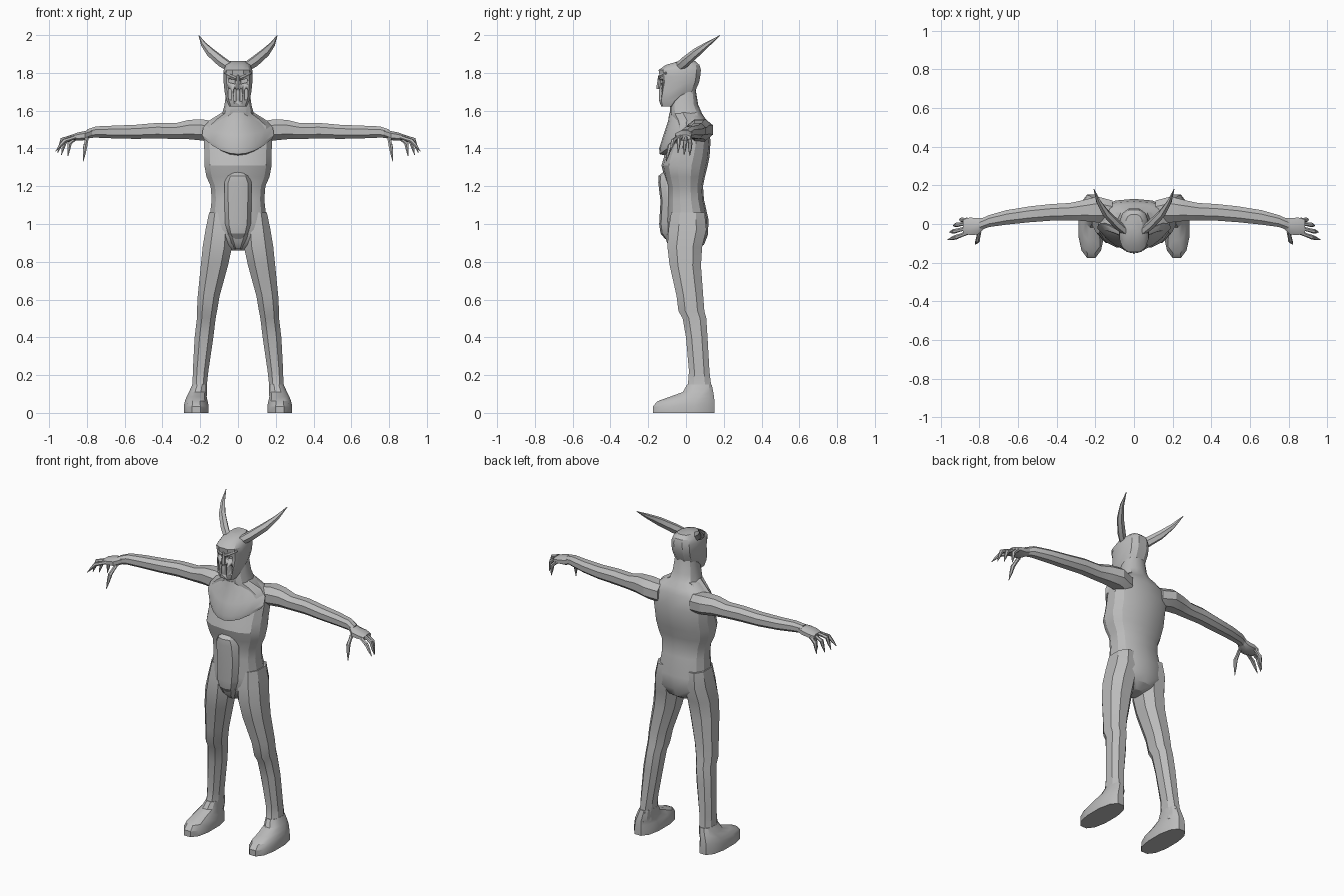
import bpy, bmesh, math
from mathutils import Vector

grey = bpy.data.materials.new("plain grey")
grey.diffuse_color = (0.5, 0.5, 0.5, 1)


def finish(name, bm, mirror=False, angle=28):
    bmesh.ops.recalc_face_normals(bm, faces=bm.faces)
    me = bpy.data.meshes.new(name)
    bm.to_mesh(me)
    bm.free()
    me.materials.append(grey)
    ob = bpy.data.objects.new(name, me)
    bpy.context.collection.objects.link(ob)
    bpy.ops.object.select_all(action='DESELECT')
    ob.select_set(True)
    bpy.context.view_layer.objects.active = ob
    bpy.ops.object.shade_smooth_by_angle(angle=math.radians(angle))
    if mirror:
        ob.modifiers.new("mirror", 'MIRROR')
    return ob


def loft(bm, rings):
    """Skin a closed tube through rings of equal point count."""
    vs = [[bm.verts.new(p) for p in r] for r in rings]
    n = len(vs[0])
    for a, b in zip(vs, vs[1:]):
        for i in range(n):
            j = (i + 1) % n
            bm.faces.new((a[i], a[j], b[j], b[i]))
    bm.faces.new(vs[0])
    bm.faces.new(vs[-1])


def ring(c, u, v, n, e=0.8):
    """Rounded-box ring around c, with half axes u and v."""
    c, u, v = Vector(c), Vector(u), Vector(v)
    pts = []
    for i in range(n):
        a = 2 * math.pi * (i + 0.5) / n
        k, s = math.cos(a), math.sin(a)
        pts.append(c + u * math.copysign(abs(k) ** e, k) + v * math.copysign(abs(s) ** e, s))
    return pts


def upright(name, rows, n, e=0.8, mirror=False):
    """Stack of horizontal rings: z, centre x, half width, front y, back y."""
    bm = bmesh.new()
    loft(bm, [ring((x, (f + b) / 2, z), (h, 0, 0), (0, (b - f) / 2, 0), n, e)
              for z, x, h, f, b in rows])
    return finish(name, bm, mirror)


def tube(bm, path, radii, n, flat=1.0):
    """Tapered tube along a path."""
    p = [Vector(q) for q in path]
    rings = []
    for i, r in enumerate(radii):
        d = (p[min(i + 1, len(p) - 1)] - p[max(i - 1, 0)]).normalized()
        u = d.cross(Vector((0, 1, 0.3))).normalized()
        rings.append(ring(p[i], u * r, d.cross(u) * r * flat, n, 1))
    loft(bm, rings)


# Torso and neck
upright("torso", [
    (0.86, 0, 0.04, -0.05, 0.05), (0.89, 0, 0.10, -0.08, 0.095),
    (0.94, 0, 0.165, -0.10, 0.115), (1.02, 0, 0.155, -0.105, 0.12),
    (1.13, 0, 0.142, -0.10, 0.095), (1.20, 0, 0.148, -0.10, 0.09),
    (1.25, 0, 0.170, -0.115, 0.10), (1.31, 0, 0.182, -0.13, 0.115),
    (1.36, 0, 0.180, -0.115, 0.125), (1.44, 0, 0.185, -0.085, 0.13),
    (1.52, 0, 0.180, -0.06, 0.118), (1.555, 0, 0.135, -0.07, 0.105),
    (1.585, 0, 0.085, -0.085, 0.085), (1.63, 0, 0.073, -0.085, 0.065),
    (1.72, 0, 0.060, -0.06, 0.05)], 14)

# Chest plate with an overhanging curved lower lip
us = [i / 4 for i in range(-4, 5)]
bm = bmesh.new()
loft(bm, [[(w * u, f + bow * u * u, z + rise * u * u) for u in us] + [(w * 0.8, 0.06, z + rise), (-w * 0.8, 0.06, z + rise)]
          for w, f, bow, z, rise in [
              (0.165, -0.10, 0.08, 1.36, 0.09), (0.180, -0.14, 0.11, 1.37, 0.08),
              (0.190, -0.142, 0.12, 1.40, 0.07), (0.185, -0.12, 0.12, 1.47, 0.04),
              (0.150, -0.095, 0.10, 1.545, 0.005), (0.085, -0.088, 0.07, 1.59, 0.0)]])
finish("chest_plate", bm)

# Raised belly plate and groin guard
upright("belly_plate", [
    (0.92, 0, 0.035, -0.11, 0), (0.95, 0, 0.055, -0.135, 0), (1.00, 0, 0.070, -0.142, 0),
    (1.12, 0, 0.075, -0.135, 0), (1.22, 0, 0.075, -0.147, 0),
    (1.255, 0, 0.058, -0.145, 0), (1.275, 0, 0.035, -0.12, 0)], 10, 0.7)
upright("groin_guard", [
    (0.868, 0, 0.025, -0.075, 0.03), (0.90, 0, 0.045, -0.105, 0.03),
    (0.945, 0, 0.075, -0.118, 0.03), (0.96, 0, 0.08, -0.105, 0.03)], 8)

# Legs
upright("leg", [
    (0.08, 0.215, 0.050, -0.03, 0.145), (0.14, 0.203, 0.040, 0.005, 0.138),
    (0.22, 0.198, 0.044, 0.012, 0.128), (0.40, 0.180, 0.053, -0.004, 0.118),
    (0.50, 0.168, 0.053, -0.022, 0.112), (0.54, 0.164, 0.057, -0.045, 0.102),
    (0.62, 0.155, 0.062, -0.055, 0.096), (0.78, 0.125, 0.077, -0.092, 0.085),
    (0.88, 0.109, 0.083, -0.105, 0.092), (0.97, 0.100, 0.077, -0.10, 0.115),
    (1.06, 0.095, 0.062, -0.085, 0.105)], 8, 0.85, True)

# Feet
upright("foot", [
    (0.0, 0.221, 0.068, -0.18, 0.157), (0.035, 0.221, 0.068, -0.18, 0.157),
    (0.062, 0.221, 0.062, -0.155, 0.155), (0.085, 0.219, 0.055, -0.09, 0.152),
    (0.11, 0.212, 0.049, -0.02, 0.147), (0.15, 0.203, 0.040, 0.004, 0.138)], 12, 0.85, True)

# Arms: x, centre y, centre z, half depth, half height
arm = [(0.11, 0.065, 1.485, 0.06, 0.06), (0.19, 0.075, 1.498, 0.072, 0.06),
       (0.26, 0.070, 1.500, 0.058, 0.055), (0.33, 0.064, 1.492, 0.048, 0.045),
       (0.43, 0.060, 1.494, 0.046, 0.044), (0.54, 0.050, 1.488, 0.044, 0.040),
       (0.66, 0.034, 1.487, 0.040, 0.036), (0.75, 0.015, 1.487, 0.033, 0.032),
       (0.80, -0.005, 1.478, 0.030, 0.024)]
bm = bmesh.new()
loft(bm, [ring((x, y, z), (0, a, 0), (0, 0, b), 8, 0.9) for x, y, z, a, b in arm])
finish("arm", bm, True)

# Palms
bm = bmesh.new()
loft(bm, [ring((x, y, z), (0, a, 0), (0, 0, b), 8) for x, y, z, a, b in [
    (0.77, 0.005, 1.482, 0.028, 0.022), (0.81, -0.012, 1.468, 0.046, 0.026),
    (0.85, -0.012, 1.463, 0.048, 0.022), (0.885, -0.012, 1.458, 0.038, 0.014)]])
finish("hand", bm, True)

# Clawed fingers and thumb
digits = [((0.86, -0.045, 1.46), (0.92, -0.068, 1.44), (0.965, -0.082, 1.385)),
          ((0.87, -0.022, 1.465), (0.93, -0.038, 1.447), (0.955, -0.042, 1.375)),
          ((0.87, 0.002, 1.46), (0.917, -0.004, 1.435), (0.935, -0.010, 1.365)),
          ((0.86, 0.022, 1.455), (0.892, 0.022, 1.425), (0.900, 0.020, 1.36)),
          ((0.80, -0.040, 1.455), (0.808, -0.085, 1.415), (0.820, -0.105, 1.33))]
bm = bmesh.new()
for a, b, c in digits:
    a, b, c = Vector(a), Vector(b), Vector(c)
    tube(bm, [a, a.lerp(b, 0.5), b, b.lerp(c, 0.45), c], [0.011, 0.010, 0.012, 0.009, 0.0015], 6)
finish("fingers", bm, True)

# Masked head
head = upright("head", [
    (1.622, 0, 0.048, -0.132, -0.06), (1.655, 0, 0.063, -0.145, -0.02),
    (1.70, 0, 0.073, -0.146, 0.05), (1.75, 0, 0.078, -0.138, 0.072),
    (1.78, 0, 0.079, -0.142, 0.078), (1.815, 0, 0.078, -0.148, 0.082),
    (1.842, 0, 0.066, -0.11, 0.074), (1.862, 0, 0.042, -0.04, 0.05)], 12, 0.75)

# Eye sockets and mouth slots cut into the mask
bm = bmesh.new()
for s in (-1, 1):
    for x, y, z, w, h in [(0.031, -0.135, 1.755, 0.032, 0.02),
                          (0.016, -0.145, 1.682, 0.012, 0.065),
                          (0.043, -0.125, 1.687, 0.012, 0.055)]:
        box = bmesh.ops.create_cube(bm, size=1)["verts"]
        for v in box:
            v.co = (s * (x + v.co.x * w), y + v.co.y * 0.06, z + v.co.z * h + v.co.x * w * 0.25)
cutter = finish("mask_cutter", bm)
cutter.hide_render = True
cut = head.modifiers.new("openings", 'BOOLEAN')
cut.operation, cut.object, cut.solver = 'DIFFERENCE', cutter, 'EXACT'
bpy.context.view_layer.objects.active = head
bpy.ops.object.modifier_apply(modifier="openings")
bpy.data.objects.remove(cutter)

# Nose ridge, cheek guards and brow
upright("nose_ridge", [(1.715, 0, 0.012, -0.155, -0.11), (1.73, 0, 0.013, -0.156, -0.11),
                       (1.79, 0, 0.007, -0.146, -0.11)], 6)
bm = bmesh.new()
tube(bm, [(0.01, -0.143, 1.772), (0.035, -0.136, 1.783), (0.068, -0.105, 1.80)], [0.008, 0.009, 0.006], 6)
finish("brow", bm, True)

# Swept-back horns
bm = bmesh.new()
tube(bm, [(0.035, -0.045, 1.825), (0.085, -0.005, 1.858), (0.145, 0.055, 1.908),
          (0.183, 0.115, 1.952), (0.207, 0.18, 1.998)], [0.026, 0.029, 0.025, 0.015, 0.002], 6, 0.8)
finish("horn", bm, True)
